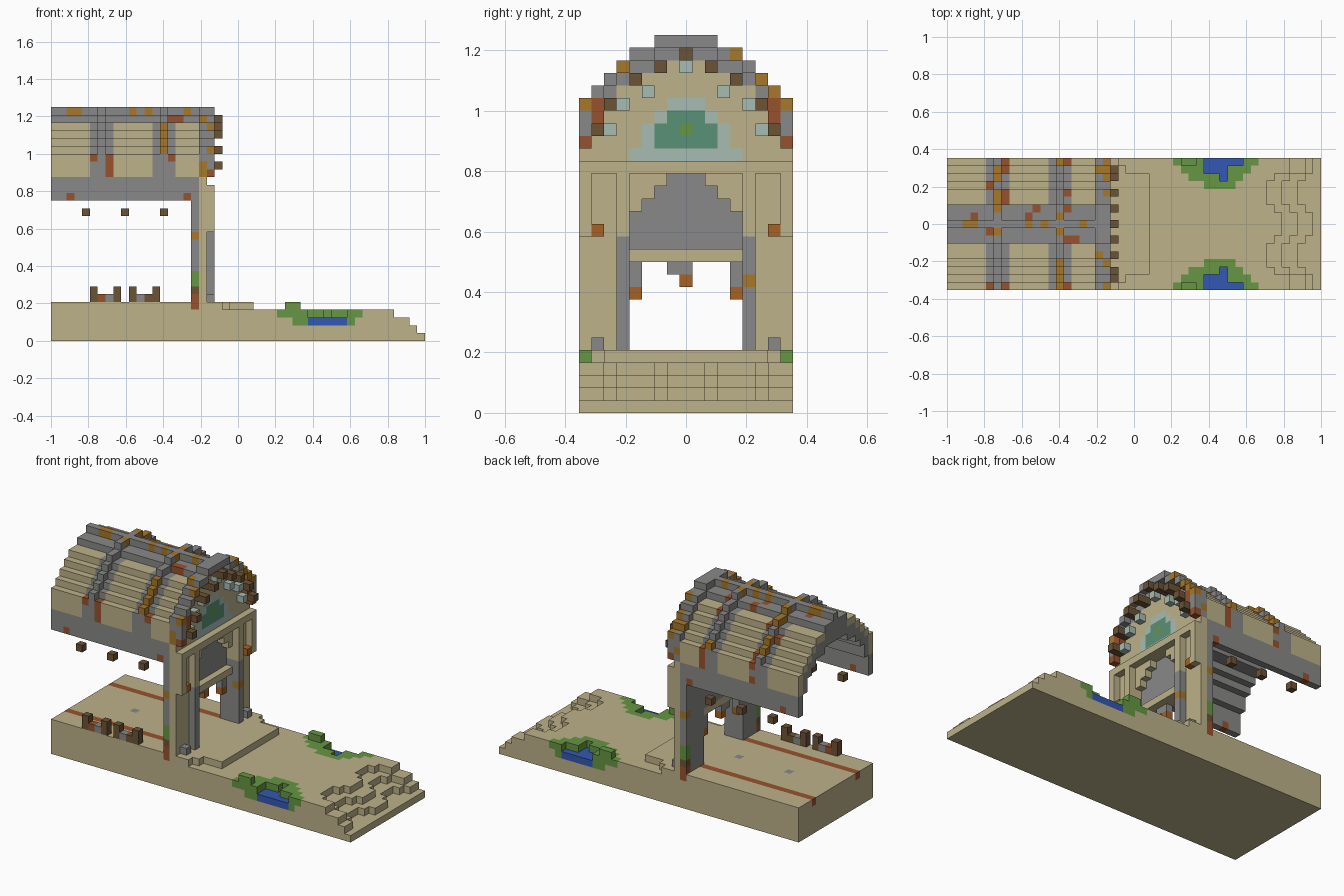
import bpy, bmesh, random
from mathutils import Vector

if "Cube" in bpy.data.objects:
    bpy.data.objects.remove(bpy.data.objects["Cube"])
random.seed(4)
U = 1 / 24          # edge of one block
LAST = 16           # last block index across the width


def lin(c):
    c /= 255
    return c / 12.92 if c <= 0.04045 else ((c + 0.055) / 1.055) ** 2.4


COLOURS = {
    "sandstone": (189, 178, 138), "grey_stone": (137, 137, 136),
    "dark_wood": (108, 83, 53), "ochre": (166, 120, 42),
    "rust": (151, 82, 45), "lantern_orange": (168, 98, 36),
    "leaf_green": (102, 150, 66), "water_blue": (52, 88, 178),
    "teal_glass": (90, 145, 118), "pale_glass": (167, 188, 180)}
NAMES = list(COLOURS)
MATS = []
for name, rgb in COLOURS.items():
    m = bpy.data.materials.new(name)
    m.use_nodes = True
    col = (*[lin(c) for c in rgb], 1)
    m.diffuse_color = col
    bsdf = m.node_tree.nodes["Principled BSDF"]
    bsdf.inputs["Base Color"].default_value = col
    bsdf.inputs["Roughness"].default_value = 0.9
    MATS.append(m)


def fill(part, xs, ys, zs, colour):
    """Fill inclusive block ranges; a single number means one block."""
    rng = [range(r, r + 1) if isinstance(r, int) else range(r[0], r[1] + 1) for r in (xs, ys, zs)]
    for i in rng[0]:
        for j in rng[1]:
            for k in rng[2]:
                part[i, j, k] = colour


def both(part, xs, ys, zs, colour):
    """Fill a range and its mirror image across the width."""
    lo, hi = (ys, ys) if isinstance(ys, int) else ys
    fill(part, xs, (lo, hi), zs, colour)
    fill(part, xs, (LAST - hi, LAST - lo), zs, colour)


def build(name, part):
    """Turn blocks into one mesh holding only the exposed faces."""
    bm = bmesh.new()
    verts = {}
    for cell, colour in part.items():
        for axis in range(3):
            for side in (0, 1):
                n = list(cell)
                n[axis] += 2 * side - 1
                if tuple(n) in part:
                    continue
                a, b = (axis + 1) % 3, (axis + 2) % 3
                ring = []
                for da, db in ((0, 0), (1, 0), (1, 1), (0, 1)):
                    p = list(cell)
                    p[axis] += side
                    p[a] += da
                    p[b] += db
                    p = tuple(p)
                    if p not in verts:
                        verts[p] = bm.verts.new(Vector((p[0] - 24, p[1] - 8.5, p[2])) * U)
                    ring.append(verts[p])
                face = bm.faces.new(ring if side else ring[::-1])
                face.material_index = NAMES.index(colour)
    mesh = bpy.data.meshes.new(name)
    bm.to_mesh(mesh)
    bm.free()
    for m in MATS:
        mesh.materials.append(m)
    bpy.context.collection.objects.link(bpy.data.objects.new(name, mesh))


def spotted(main, spot, chance):
    return spot if random.random() < chance else main


# Ground slab with a raised floor and an eroded stair at the +x end
ground = {}
erode = [43, 43, 42, 41, 41, 41, 42, 44, 44]
for j in range(LAST + 1):
    d = abs(j - 8)
    ends = (48, min(erode[d] + 4, 47), min(erode[d] + 2, 46), erode[d],
            26 if d < 7 else 31 - d - 1)
    for k, end in enumerate(ends):
        fill(ground, (0, end - 1), j, k, "sandstone")
both(ground, (0, 17), 3, 4, "rust")
both(ground, 18, 0, 4, "rust")
for i in (7, 15):
    ground[i, 8, 4] = "grey_stone"

# Ponds with grassy banks on both long edges
for j, (a, b) in enumerate(((29, 39), (30, 38), (31, 37), (33, 36))):
    both(ground, (a, b), j, 3, "leaf_green")
both(ground, (31, 38), 0, 2, "leaf_green")
for j, (a, b) in enumerate(((33, 37), (33, 35), (35, 35))):
    both(ground, (a, b), j, 2, "water_blue")
    for i in range(a, b + 1):
        del ground[i, j, 3], ground[i, LAST - j, 3]
both(ground, (30, 31), 0, 4, "leaf_green")
build("ground", ground)

# Vaulted roof: stepped skin, grey lining, side bands, ribs and ridge
TOP = [23, 24, 25, 26, 27, 27, 28, 28, 28]
roof = {}
for j in range(LAST + 1):
    d = min(j, LAST - j)
    h = TOP[d]
    low = 21 if d == 0 else h
    fill(roof, (0, 18), j, (h - 3 if d == 1 else h - 2, h), "grey_stone")
    if d < 6:
        fill(roof, (0, 18), j, (low, h), "sandstone")
    if d == 0:
        fill(roof, (0, 18), j, (18, 20), "grey_stone")
    for mid in (6, 14):
        for k in range(low, h + 1):
            roof[mid - 1, j, k] = spotted("grey_stone", "rust", 0.15)
            roof[mid + 1, j, k] = spotted("grey_stone", "rust", 0.45)
        fill(roof, mid, j, (low, h), "grey_stone")
        roof[mid, j, h + 1] = spotted("grey_stone", "ochre", 0.35)
    if d >= 6:
        for i in range(19):
            roof[i, j, 28] = spotted("grey_stone", "rust", 0.12)
for i in range(19):
    roof[i, 8, 29] = spotted("grey_stone", "ochre", 0.25)
both(roof, 2, 0, 18, "rust")
both(roof, 17, 0, 18, "rust")
build("vaulted_roof", roof)

# Front arch rim standing proud of the roof, with wooden studs
rim = {}
for j in range(LAST + 1):
    d = min(j, LAST - j)
    h = TOP[d]
    for k in range(21 if d == 0 else h, h + 1):
        rim[19, j, k] = "grey_stone"
    for i in (19, 20):
        for k in range(21 if d == 0 else h + 1, h + 2):
            rim[i, j, k] = spotted("grey_stone", "ochre", 0.25)
both(rim, 20, 0, 21, "rust")
both(rim, 20, 1, (23, 24), "rust")
build("arch_rim", rim)
studs = {}
for j, k in ((1, 22), (2, 24), (4, 26), (6, 27), (8, 28)):
    both(studs, 21, j, k, "dark_wood")
    both(studs, 20, j, k, "dark_wood")
build("rim_studs", studs)

# Gable wall with its glazed window
gable = {}
for j in range(LAST + 1):
    fill(gable, 19, j, (19, TOP[min(j, LAST - j)] - 1), "sandstone")
fill(gable, 19, (4, 12), 20, "pale_glass")
fill(gable, 19, (5, 11), (21, 22), "pale_glass")
fill(gable, 19, (6, 10), (23, 23), "pale_glass")
fill(gable, 19, (7, 9), 24, "pale_glass")
fill(gable, 19, (6, 10), (21, 22), "teal_glass")
fill(gable, 19, (7, 9), 23, "teal_glass")
gable[19, 8, 22] = "leaf_green"
for j, k in ((2, 22), (3, 24), (5, 25), (8, 27)):
    both(gable, 20, j, k, "pale_glass")
fill(gable, 20, (0, LAST), 19, "sandstone")
build("gable_wall", gable)

# Gate: sandstone piers and spandrels, grey arch filling and posts
gate = {}
both(gate, 19, (0, 2), (4, 18), "sandstone")
for k in range(13, 19):
    half = min(4, 19 - k)
    fill(gate, 19, (0, 8 - half - 1), k, "sandstone")
    fill(gate, 19, (8 + half + 1, LAST), k, "sandstone")
    fill(gate, 18, (8 - half, 8 + half), k, "grey_stone")
both(gate, 18, (0, 3), (5, 17), "grey_stone")
both(gate, (19, 20), 3, (5, 13), "grey_stone")
both(gate, 20, 0, (14, 18), "sandstone")
both(gate, 20, 3, (14, 18), "sandstone")
both(gate, 20, 1, 5, "grey_stone")
both(gate, 18, 0, (7, 8), "leaf_green")
both(gate, 18, 0, 6, "dark_wood")
both(gate, 18, 0, 5, "rust")
both(gate, 18, 0, 13, "ochre")
gate[20, 13, 10] = "ochre"
fill(gate, (18, 19), (4, 12), 12, "sandstone")
build("gate", gate)

# Hanging lamps and wall lanterns
lamps = {}
both(lamps, 18, 4, (10, 11), "grey_stone")
both(lamps, 18, 4, 9, "lantern_orange")
fill(lamps, 18, (7, 8), 11, "grey_stone")
lamps[18, 8, 10] = "lantern_orange"
both(lamps, 20, 1, 14, "lantern_orange")
both(lamps, 20, 3, 16, "lantern_orange")
build("gate_lamps", lamps)
eave = {}
for i in (4, 9, 14):
    both(eave, i, 0, 16, "dark_wood")
build("eave_blocks", eave)

# Benches on the front edge
for n, (a, b) in enumerate(((5, 8), (10, 13))):
    bench = {}
    fill(bench, (a, b), 0, 5, "grey_stone")
    bench[a + 1 + n, 0, 5] = "rust" if n == 0 else "dark_wood"
    for i in (a, b):
        fill(bench, i, 0, (5, 6), "dark_wood")
    build(f"bench_{n + 1}", bench)
